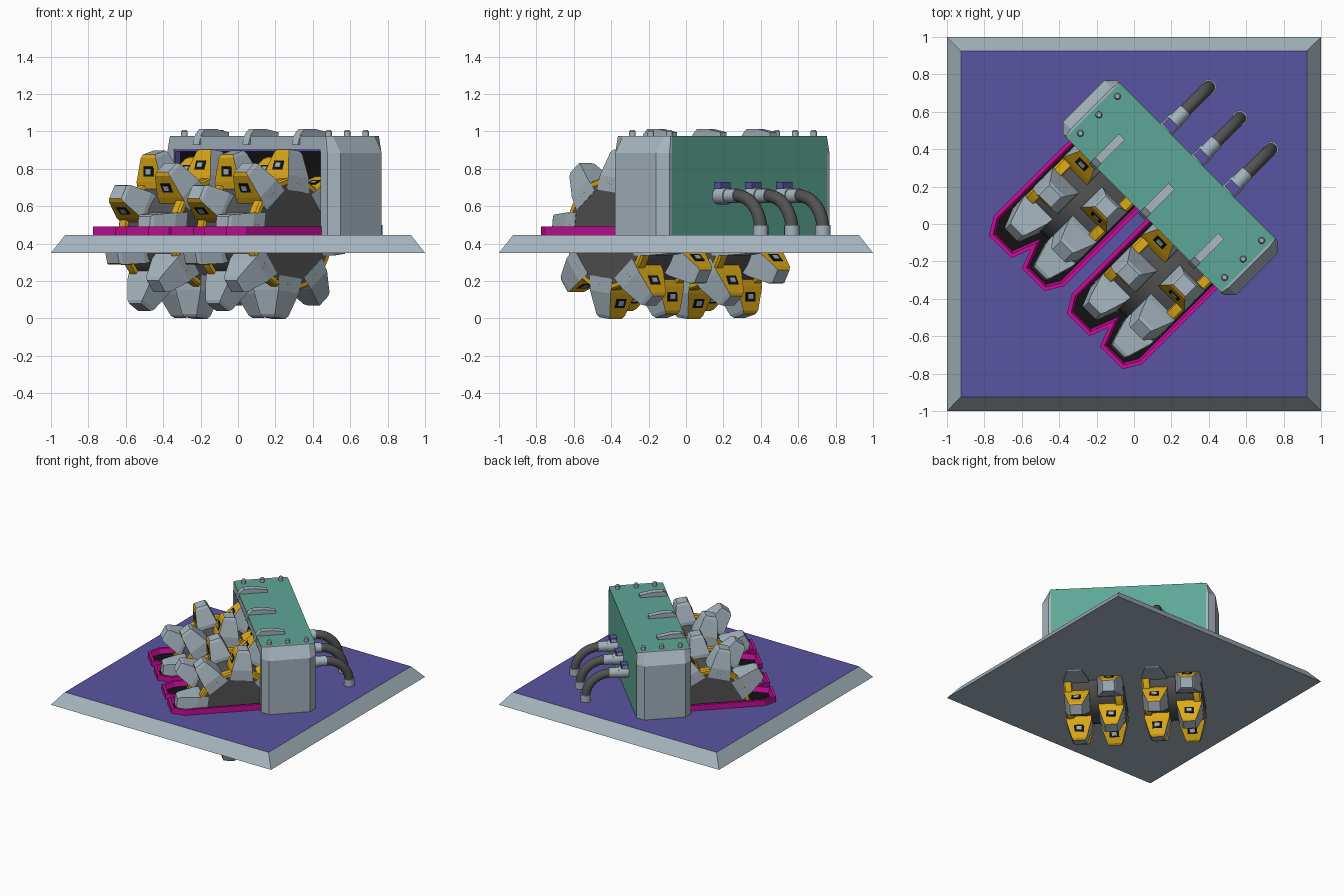
import bpy, bmesh
from math import sin, cos, pi, radians
from mathutils import Matrix, Vector

if "Cube" in bpy.data.objects:
    bpy.data.objects.remove(bpy.data.objects["Cube"])

TURN = Matrix.Rotation(radians(-45), 4, 'Z')   # the machine sits diagonally on the plate


def material(name, r, g, b):
    m = bpy.data.materials.new(name)
    m.use_nodes = True
    m.diffuse_color = (r, g, b, 1)
    bsdf = m.node_tree.nodes["Principled BSDF"]
    bsdf.inputs["Base Color"].default_value = (r, g, b, 1)
    bsdf.inputs["Roughness"].default_value = 0.7
    return m


STEEL = material("pale steel", .38, .46, .52)
GREEN = material("teal green", .11, .39, .30)
PURPLE = material("violet blue", .10, .09, .36)
PINK = material("magenta", .58, .004, .32)
GOLD = material("golden yellow", .72, .40, .008)
DARK = material("dark grey", .085, .085, .085)
BLACK = material("black", .006, .006, .006)


def finish(bm, name, mats, smooth=False, turn=True):
    bmesh.ops.recalc_face_normals(bm, faces=bm.faces)
    me = bpy.data.meshes.new(name)
    bm.to_mesh(me)
    bm.free()
    for m in mats:
        me.materials.append(m)
    if turn:
        me.transform(TURN)
    if smooth:
        me.shade_smooth()
        me.set_sharp_from_angle(angle=radians(35))
    ob = bpy.data.objects.new(name, me)
    bpy.context.collection.objects.link(ob)
    return ob


def add_loft(bm, rings, side=None, last=0):
    """Skin a stack of loops, close both ends; side gives a material index per loop edge."""
    vs = [[bm.verts.new(p) for p in ring] for ring in rings]
    n = len(vs[0])
    for a, b in zip(vs, vs[1:]):
        for j in range(n):
            k = (j + 1) % n
            f = bm.faces.new((a[j], a[k], b[k], b[j]))
            f.material_index = side[j] if side else 0
    bm.faces.new(vs[0][::-1])
    bm.faces.new(vs[-1]).material_index = last


def loft(name, rings, mats, smooth=False, turn=True, **kw):
    bm = bmesh.new()
    add_loft(bm, rings, **kw)
    return finish(bm, name, mats, smooth, turn)


def box(name, mat, x0, x1, y0, y1, z0, z1):
    plan = [(x0, y0), (x1, y0), (x1, y1), (x0, y1)]
    return loft(name, [[(x, y, z) for x, y in plan] for z in (z0, z1)], [mat])


def circle(centre, a, b, r, n):
    a, b, c = Vector(a), Vector(b), Vector(centre)
    return [c + a * r * cos(2 * pi * i / n) + b * r * sin(2 * pi * i / n) for i in range(n)]


def turned(name, mat, profile, cy, cz, n=40):
    """Solid of revolution about an axis along x: profile is (x, radius)."""
    rings = [circle((x, cy, cz), (0, 1, 0), (0, 0, 1), r, n) for x, r in profile]
    return loft(name, rings, [mat], smooth=True)


# Base plate: bevelled slab with a violet top
def square(s, z):
    return [(-s, -s, z), (s, -s, z), (s, s, z), (-s, s, z)]


loft("base_plate", [square(1, .35), square(.925, .445)], [STEEL, PURPLE], turn=False, last=1)

# Housing: green roof and back, steel ends, dark hollow inside
TOP, FLOOR, FRONT, BACK = .975, .445, .07, .48
box("housing_back", GREEN, -.585, .585, .44, BACK, FLOOR, TOP)
box("housing_roof", GREEN, -.585, .585, FRONT + .002, .44, .955, TOP)
box("housing_front_lip", STEEL, -.586, .586, FRONT, .10, .905, .973)
box("opening_trim", PURPLE, -.555, .555, FRONT + .004, .11, .892, .905)
box("hollow_back", BLACK, -.555, .555, .432, .44, FLOOR, .95)
box("hollow_ceiling", BLACK, -.555, .555, .10, .44, .945, .955)
for s, word in ((-1, "right"), (1, "left")):
    low = [(.585, .07), (.605, .07), (.655, .12), (.655, .43), (.605, .48), (.585, .48)]
    high = [(.585, .07), (.59, .075), (.598, .12), (.598, .43), (.59, .475), (.585, .48)]
    rings = [[(s * x, y, z) for x, y in plan] for plan, z in ((low, FLOOR), (low, .885), (high, TOP))]
    loft(word + "_end_cap", rings, [STEEL])
    box(word + "_post", STEEL, s * .555, s * .586, FRONT, .44, FLOOR, .95)
    box(word + "_post_trim", PURPLE, s * .548, s * .555, FRONT + .004, .11, FLOOR, .90)
    box(word + "_hollow_side", BLACK, s * .55, s * .555, .11, .435, FLOOR, .95)
    # Roof bolts
    for i in range(3):
        c = (s * .545, .14 + .14 * i)
        rings = [circle((*c, z), (1, 0, 0), (0, 1, 0), r, 12)
                 for z, r in ((.97, .018), (.998, .018), (1.006, .012))]
        loft(f"{word}_bolt_{i}", rings, [STEEL], smooth=True)

# Roof brackets folded over the front edge
for i in (-1, 0, 1):
    side = [(.055, .93), (.075, .985), (.105, 1.012), (.19, 1.012), (.285, .995), (.285, .96), (.08, .93)]
    loft(f"roof_bracket_{i + 1}", [[(.375 * i + d, y, z) for y, z in side] for d in (-.023, .023)], [STEEL])


# Slot rims: raised border with a black floor
def slot_rim(name, cx):
    half = [(.265, .40), (.265, -.50), (.21, -.592), (.04, -.592)]
    outline = half + [(0, -.49)] + [(-x, y) for x, y in reversed(half)]
    bm = bmesh.new()
    add_loft(bm, [[(cx + x, y, z) for x, y in outline] for z in (FLOOR, .49)])
    bm.normal_update()
    bmesh.ops.recalc_face_normals(bm, faces=bm.faces)
    top = max(bm.faces, key=lambda f: f.calc_center_median().z)
    bmesh.ops.inset_region(bm, faces=[top], thickness=.02, use_even_offset=True)
    bmesh.ops.inset_region(bm, faces=[top], thickness=.012, depth=-.04, use_even_offset=True)
    top.material_index = 1
    finish(bm, name, [PINK, BLACK])


# Toothed wheels
AXLE_Y, AXLE_Z = -.095, .45


def cog_teeth(name, cx, start):
    bm = bmesh.new()
    for k in range(8):
        th = radians(start + 45 * k)
        out, tan = Vector((0, cos(th), sin(th))), Vector((0, -sin(th), cos(th)))
        hub = Vector((cx, AXLE_Y, AXLE_Z))

        def at(x, r, t):
            return hub + Vector((x, 0, 0)) + out * r + tan * t

        sections = ((.23, .098, .085), (.31, .094, .078), (.435, .056, .052), (.452, .045, .040))
        rings = [[at(-w, r, -t), at(w, r, -t), at(w, r, t), at(-w, r, t)] for r, w, t in sections]
        add_loft(bm, rings, side=[0, 0, 1, 0])
        # Inset window on the golden face: black frame with a steel pane
        for size, lift, idx in ((.036, .003, 2), (.019, .006, 0)):
            rings = []
            for d in (-.004, lift):
                rings.append([at(x * size, r, t + d) for x, r, t in
                              ((-1, .365 - size * .7, .0665 + size * .15), (1, .365 - size * .7, .0665 + size * .15),
                               (1, .365 + size * .7, .0665 - size * .15), (-1, .365 + size * .7, .0665 - size * .15))])
            add_loft(bm, rings, side=[idx] * 4, last=idx)
    finish(bm, name, [STEEL, GOLD, BLACK])


for cx, word in ((-.295, "right"), (.295, "left")):
    slot_rim(word + "_slot_rim", cx)
    turned(word + "_drum", DARK, [(cx - .223, .272), (cx - .19, .285), (cx + .19, .285), (cx + .223, .272)],
           AXLE_Y, AXLE_Z)
    for s, place in ((-1, "inner_ring"), (1, "outer_ring")):
        turned(f"{word}_{place}", GOLD,
               [(cx + s * .16, .29), (cx + s * .165, .302), (cx + s * .21, .302), (cx + s * .222, .293)],
               AXLE_Y, AXLE_Z)
    cog_teeth(word + "_cog_a", cx + .127, 128)
    cog_teeth(word + "_cog_b", cx - .127, 105)


# Hoses at the back, with collars and valves
def tube(name, mat, x, path, r, n=16):
    rings = []
    for y, z, a in path:       # a is the direction of travel in the y-z plane
        rings.append(circle((x, y, z), (1, 0, 0), (0, -sin(a), cos(a)), r, n))
    return loft(name, rings, [mat], smooth=True)


BEND, PIPE_Z, PIPE_Y = .18, .655, .62
for i in (-1, 0, 1):
    x = .235 * i
    arc = [(PIPE_Y + BEND * sin(a), PIPE_Z - BEND + BEND * cos(a), -a)
           for a in (pi / 2 * k / 10 for k in range(11))]
    n = i + 1
    tube(f"hose_{n}", DARK, x, [(.47, PIPE_Z, 0)] + arc + [(.80, .44, -pi / 2)], .034)
    tube(f"wall_collar_{n}", STEEL, x, [(.46, PIPE_Z, 0), (.555, PIPE_Z, 0)], .045)
    tube(f"hose_collar_{n}", STEEL, x, [(.55, PIPE_Z, 0), (.625, PIPE_Z, 0)], .039)
    tube(f"floor_collar_{n}", STEEL, x, [(.80, .50, -pi / 2), (.80, .44, -pi / 2)], .041)
    box(f"valve_stem_{n}", STEEL, x - .015, x + .015, .495, .525, .68, .715)
    box(f"valve_{n}", PURPLE, x - .036, x + .036, .485, .535, .695, .728)
    box(f"valve_cap_{n}", STEEL, x - .042, x - .036, .49, .53, .70, .724)
